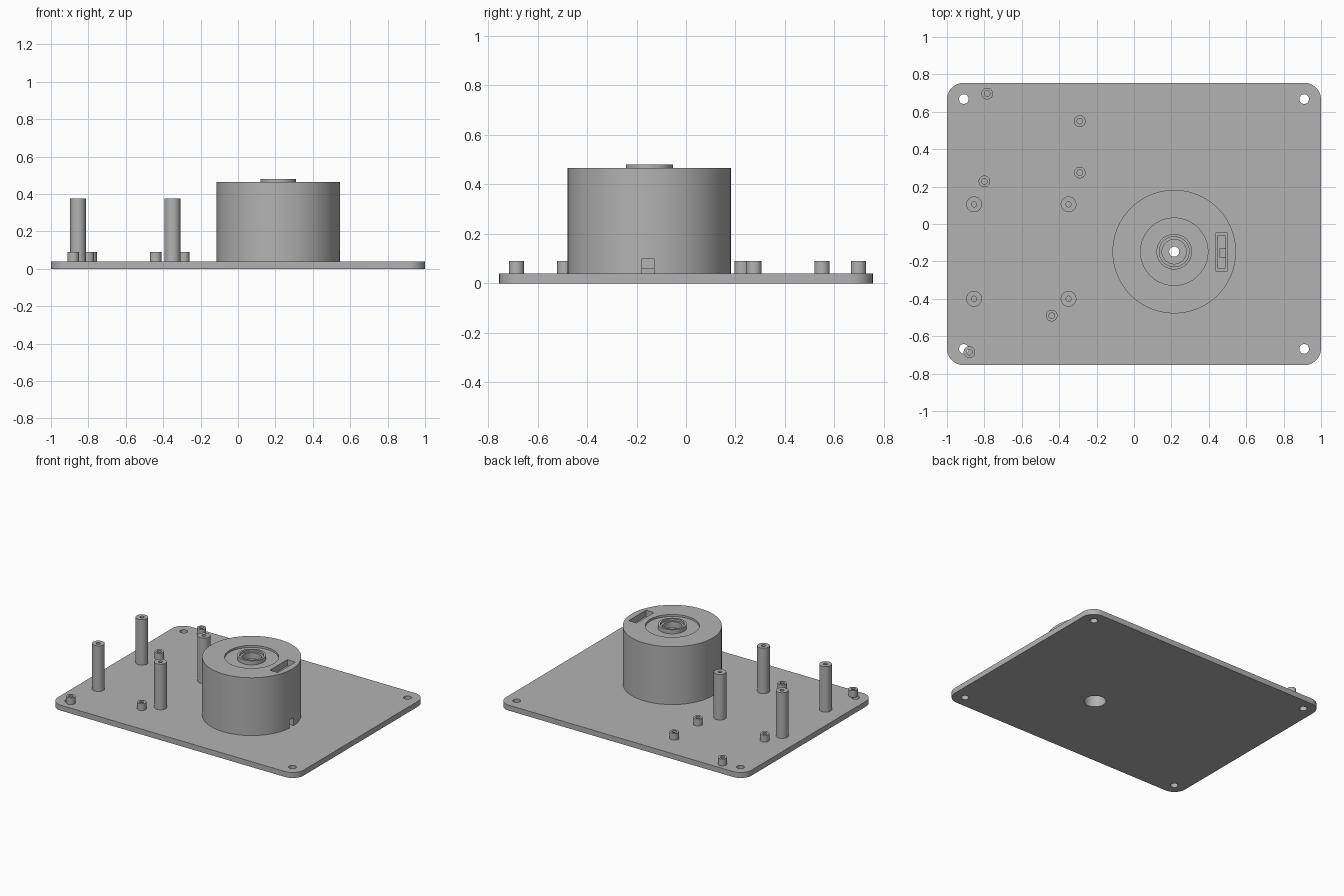
import bpy, bmesh, math
from mathutils import Vector

if "Cube" in bpy.data.objects:
    bpy.data.objects.remove(bpy.data.objects["Cube"], do_unlink=True)

GREY = (0.45, 0.45, 0.45, 1)
grey = bpy.data.materials.new("plain grey")
grey.use_nodes = True
grey.diffuse_color = GREY
grey.node_tree.nodes["Principled BSDF"].inputs["Base Color"].default_value = GREY

PLATE_TOP = 0.04


def make_object(name, bm):
    bmesh.ops.recalc_face_normals(bm, faces=bm.faces)
    mesh = bpy.data.meshes.new(name)
    bm.to_mesh(mesh)
    bm.free()
    obj = bpy.data.objects.new(name, mesh)
    bpy.context.collection.objects.link(obj)
    mesh.materials.append(grey)
    return obj


def lathe(name, profile, x, y, sides):
    """Spin a closed (radius, height) outline about a vertical axis."""
    bm = bmesh.new()
    rings = [[bm.verts.new((x + r * math.cos(a), y + r * math.sin(a), z)) for r, z in profile]
             for a in (math.tau * i / sides for i in range(sides))]
    n = len(profile)
    for i in range(sides):
        a, b = rings[i], rings[(i + 1) % sides]
        for j in range(n):
            k = (j + 1) % n
            bm.faces.new((a[j], b[j], b[k], a[k]))
    return make_object(name, bm)


def box(name, low, high):
    bm = bmesh.new()
    bmesh.ops.create_cube(bm, size=1)
    low, high = Vector(low), Vector(high)
    for v in bm.verts:
        v.co = (low + high) / 2 + v.co * (high - low)
    return make_object(name, bm)


def hole_cutter(x, y, radius, sides):
    bm = bmesh.new()
    bmesh.ops.create_cone(bm, cap_ends=True, segments=sides, radius1=radius, radius2=radius, depth=0.2)
    bmesh.ops.translate(bm, verts=bm.verts, vec=(x, y, 0))
    return make_object("hole_cutter", bm)


def cut(target, cutter):
    """Subtract the cutter, apply the result and drop the cutter."""
    mod = target.modifiers.new("cut", "BOOLEAN")
    mod.operation = "DIFFERENCE"
    mod.solver = "EXACT"
    mod.object = cutter
    cutter.hide_render = True
    bpy.context.view_layer.objects.active = target
    bpy.ops.object.modifier_apply(modifier=mod.name)
    bpy.data.objects.remove(cutter, do_unlink=True)


def smooth(obj):
    bpy.ops.object.select_all(action="DESELECT")
    obj.select_set(True)
    bpy.context.view_layer.objects.active = obj
    bpy.ops.object.shade_smooth_by_angle(angle=math.radians(30))


# Base plate with rounded corners
DRUM_X, DRUM_Y = 0.215, -0.148
plate = box("base_plate", (-1, -0.755, 0), (1, 0.755, PLATE_TOP))
bm = bmesh.new()
bm.from_mesh(plate.data)
upright = [e for e in bm.edges if abs(e.verts[0].co.z - e.verts[1].co.z) > 0.01]
bmesh.ops.bevel(bm, geom=upright, offset=0.09, segments=10, profile=0.5, affect="EDGES")
bm.to_mesh(plate.data)
bm.free()

# Corner screw holes and the shaft opening
for sx in (-1, 1):
    for sy in (-1, 1):
        cut(plate, hole_cutter(sx * 0.91, sy * 0.668, 0.026, 24))
cut(plate, hole_cutter(DRUM_X, DRUM_Y, 0.073, 48))
smooth(plate)

# Drum housing: outer wall, shallow top recess, raised collar and stepped bore
outline = [
    (0.073, PLATE_TOP), (0.33, PLATE_TOP), (0.33, 0.465), (0.18, 0.465),
    (0.18, 0.45), (0.095, 0.45), (0.095, 0.48), (0.08, 0.48),
    (0.08, 0.465), (0.065, 0.465), (0.065, 0.42), (0.027, 0.42),
    (0.027, 0.4), (0.073, 0.4),
]
drum = lathe("drum_housing", outline, DRUM_X, DRUM_Y, 96)

# Stepped slot in the drum top, opening into a cable notch at its foot
cut(drum, box("slot_step_cutter", (0.435, -0.25, 0.42), (0.5, -0.048, 0.6)))
cut(drum, box("slot_cutter", (0.447, -0.235, 0.06), (0.488, -0.062, 0.5)))
cut(drum, box("notch_cutter", (0.46, -0.178, 0.02), (0.6, -0.13, 0.1)))
smooth(drum)


# Hollow posts standing on the plate
def post(name, x, y, radius, bore, top):
    obj = lathe(name, [(bore, PLATE_TOP), (radius, PLATE_TOP), (radius, top), (bore, top)], x, y, 32)
    smooth(obj)


for x in (-0.855, -0.35):
    for y in (-0.4, 0.105):
        post("tall_post", x, y, 0.042, 0.014, 0.375)

for x, y in [(-0.785, 0.697), (-0.29, 0.55), (-0.29, 0.275),
             (-0.8, 0.228), (-0.44, -0.49), (-0.88, -0.685)]:
    post("short_post", x, y, 0.031, 0.015, 0.09)
